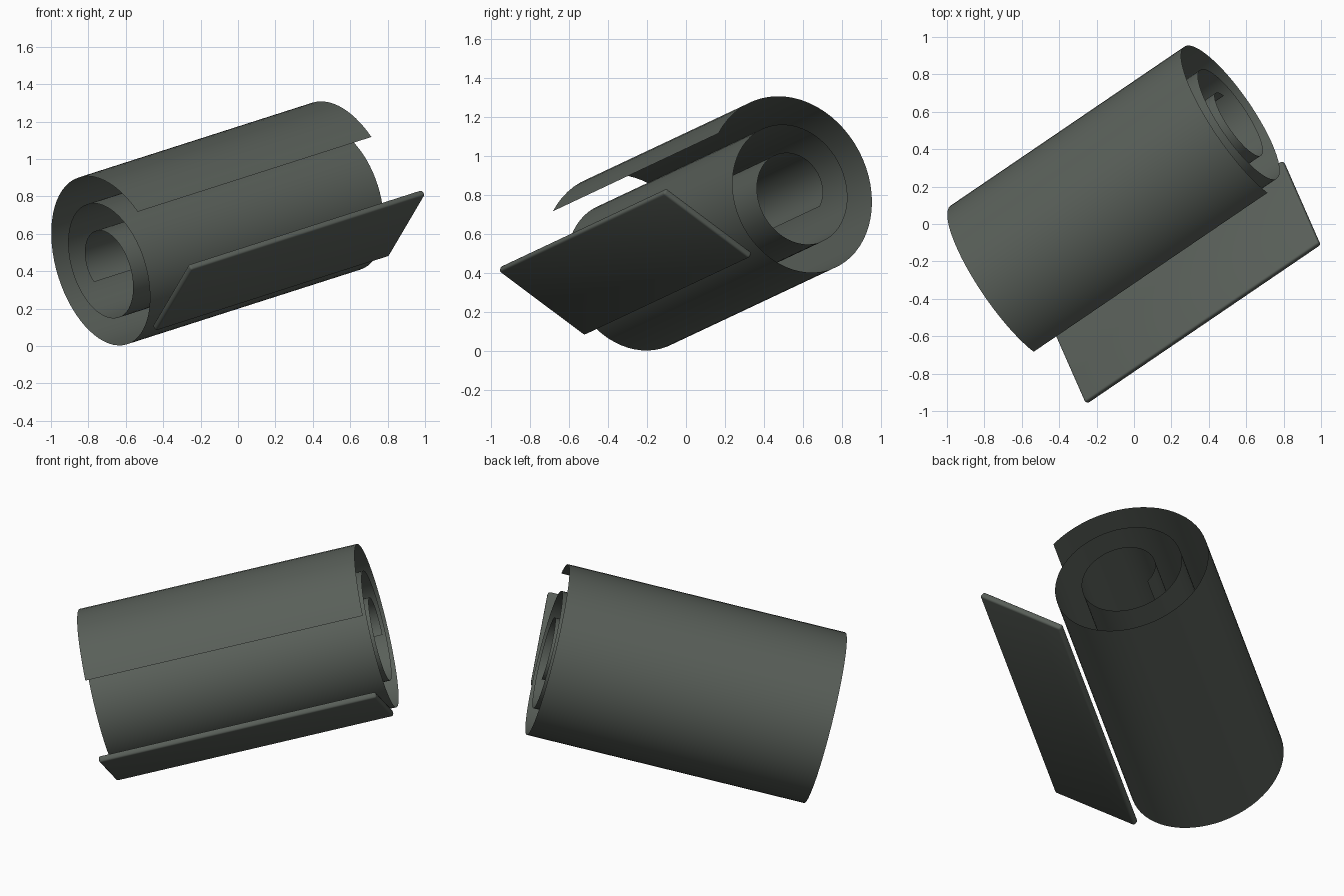
import bpy, bmesh, math
from mathutils import Matrix, Vector

if "Cube" in bpy.data.objects:
    bpy.data.objects.remove(bpy.data.objects["Cube"])

# Single dark grey-green colour
mat = bpy.data.materials.new("dark_grey_green")
mat.use_nodes = True
colour = (0.10, 0.115, 0.10, 1)
mat.diffuse_color = colour
mat.node_tree.nodes["Principled BSDF"].inputs["Base Color"].default_value = colour

# Tilted frame: x across, y along the roll, z up
axis = Vector((1.25, 0.85, 0.40))
length = axis.length
axis.normalize()
across = axis.cross(Vector((0, 0, 1))).normalized()
up = across.cross(axis)
frame = Matrix((across, axis, up)).transposed().to_4x4()
frame = Matrix.Translation((-0.712, -0.285, 0.419)) @ frame


def add_object(name, bm, matrix):
    mesh = bpy.data.meshes.new(name)
    bm.to_mesh(mesh)
    bm.free()
    obj = bpy.data.objects.new(name, mesh)
    bpy.context.collection.objects.link(obj)
    obj.matrix_world = matrix
    mesh.materials.append(mat)
    return obj


def smooth(obj, angle):
    bpy.ops.object.select_all(action="DESELECT")
    obj.select_set(True)
    bpy.context.view_layer.objects.active = obj
    bpy.ops.object.shade_smooth_by_angle(angle=math.radians(angle))


# Rolled sheet: an open spiral swept along the axis
bm = bmesh.new()
start, end, steps = 35.8, 931, 160
rows = []
for i in range(steps + 1):
    deg = start + (end - start) * i / steps
    r = 0.505 - 0.15 * (deg - 90) / 360
    t = math.radians(deg)
    x, z = r * math.cos(t), r * math.sin(t)
    rows.append([bm.verts.new((x, y, z)) for y in (0, length)])
for (a, b), (c, d) in zip(rows, rows[1:]):
    bm.faces.new((a, c, d, b))
roll = add_object("rolled_sheet", bm, frame)
smooth(roll, 40)

# Flat plate beside the opening, with rounded edges
bm = bmesh.new()
bmesh.ops.create_cube(bm, size=1)
bmesh.ops.scale(bm, vec=(0.585, length, 0.036), verts=bm.verts)
bmesh.ops.bevel(bm, geom=bm.edges[:], offset=0.012, segments=3,
                profile=0.5, affect="EDGES")
place = Matrix.Translation((0.575, length / 2, -0.167))
plate = add_object("flat_plate", bm, frame @ place @ Matrix.Rotation(math.radians(-35.8), 4, "Y"))
smooth(plate, 35)
